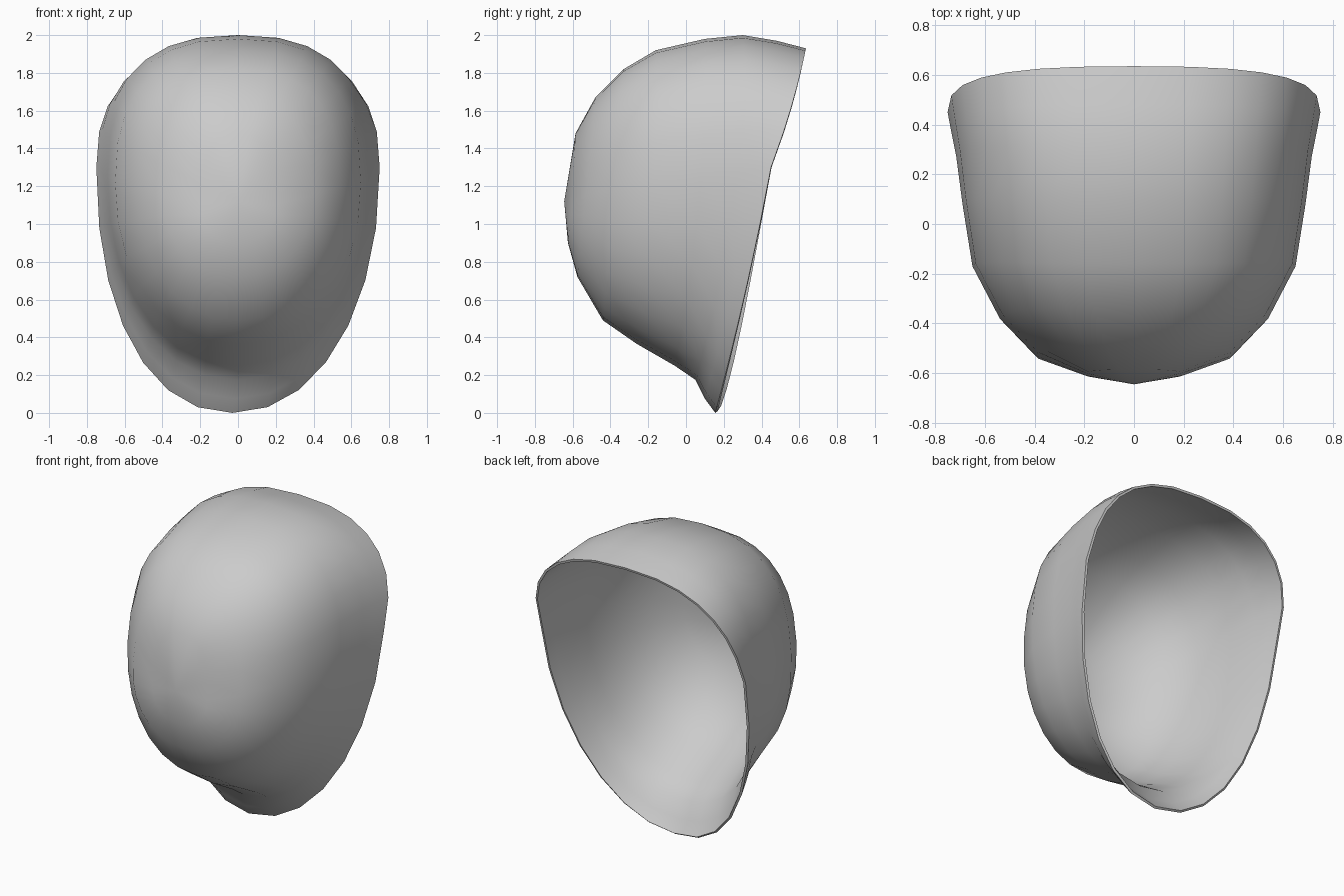
import bpy, bmesh
from math import sin, cos, tau, copysign

if "Cube" in bpy.data.objects:
    bpy.data.objects.remove(bpy.data.objects["Cube"])

SEGMENTS = 28
# Rings from the back rim to the front: top (y, z), side (x, y, z), bottom (y, z)
RINGS = [
    ((0.635, 1.93), (0.75, 0.45, 1.30), (0.155, 0.00)),
    ((0.48, 1.97), (0.735, 0.37, 1.29), (0.10, 0.075)),
    ((0.30, 2.00), (0.715, 0.27, 1.27), (0.05, 0.175)),
    ((0.10, 1.98), (0.69, 0.08, 1.25), (-0.06, 0.25)),
    ((-0.16, 1.92), (0.65, -0.17, 1.22), (-0.26, 0.365)),
    ((-0.33, 1.82), (0.54, -0.38, 1.20), (-0.44, 0.49)),
    ((-0.48, 1.67), (0.395, -0.53, 1.15), (-0.575, 0.72)),
    ((-0.585, 1.48), (0.20, -0.605, 1.10), (-0.625, 0.90)),
]


def power(v, n):
    return copysign(abs(v) ** (2 / n), v)


def ring_point(ring, index, angle):
    (yt, zt), (xs, ys, zs), (yb, zb) = ring
    n = 2.5 if sin(angle) > 0 else 2.15
    c, s = power(cos(angle), n), power(sin(angle), n)
    x = xs * c
    y = ys + (yt - yb) / 2 * s + ((yt + yb) / 2 - ys) * s * s
    z = zs + s * (zt - zs if s > 0 else zs - zb)
    # The flared lower lip leans slightly to the left
    if index < 2 and s < 0:
        lean = s * s * (1 - index * 0.5)
        x -= 0.03 * lean
        y += max(0, -c) * 0.05 * lean
    return x, y, z


# Open-backed domed shell
bm = bmesh.new()
loops = [[bm.verts.new(ring_point(r, k, tau * i / SEGMENTS)) for i in range(SEGMENTS)]
         for k, r in enumerate(RINGS)]
pole = bm.verts.new((0, -0.645, 1.12))
for outer, inner in zip(loops, loops[1:]):
    for i in range(SEGMENTS):
        j = (i + 1) % SEGMENTS
        bm.faces.new((outer[i], outer[j], inner[j], inner[i]))
for i in range(SEGMENTS):
    bm.faces.new((loops[-1][i], loops[-1][(i + 1) % SEGMENTS], pole))

mesh = bpy.data.meshes.new("domed_shell")
bm.to_mesh(mesh)
bm.free()
shell = bpy.data.objects.new("domed_shell", mesh)
bpy.context.collection.objects.link(shell)

# Thin wall grown inward, then smooth shading with a crisp rim
bpy.context.view_layer.objects.active = shell
shell.select_set(True)
wall = shell.modifiers.new("wall", 'SOLIDIFY')
wall.thickness = 0.015
wall.offset = -1
bpy.ops.object.modifier_apply(modifier=wall.name)
bpy.ops.object.shade_smooth_by_angle(angle=0.9)
